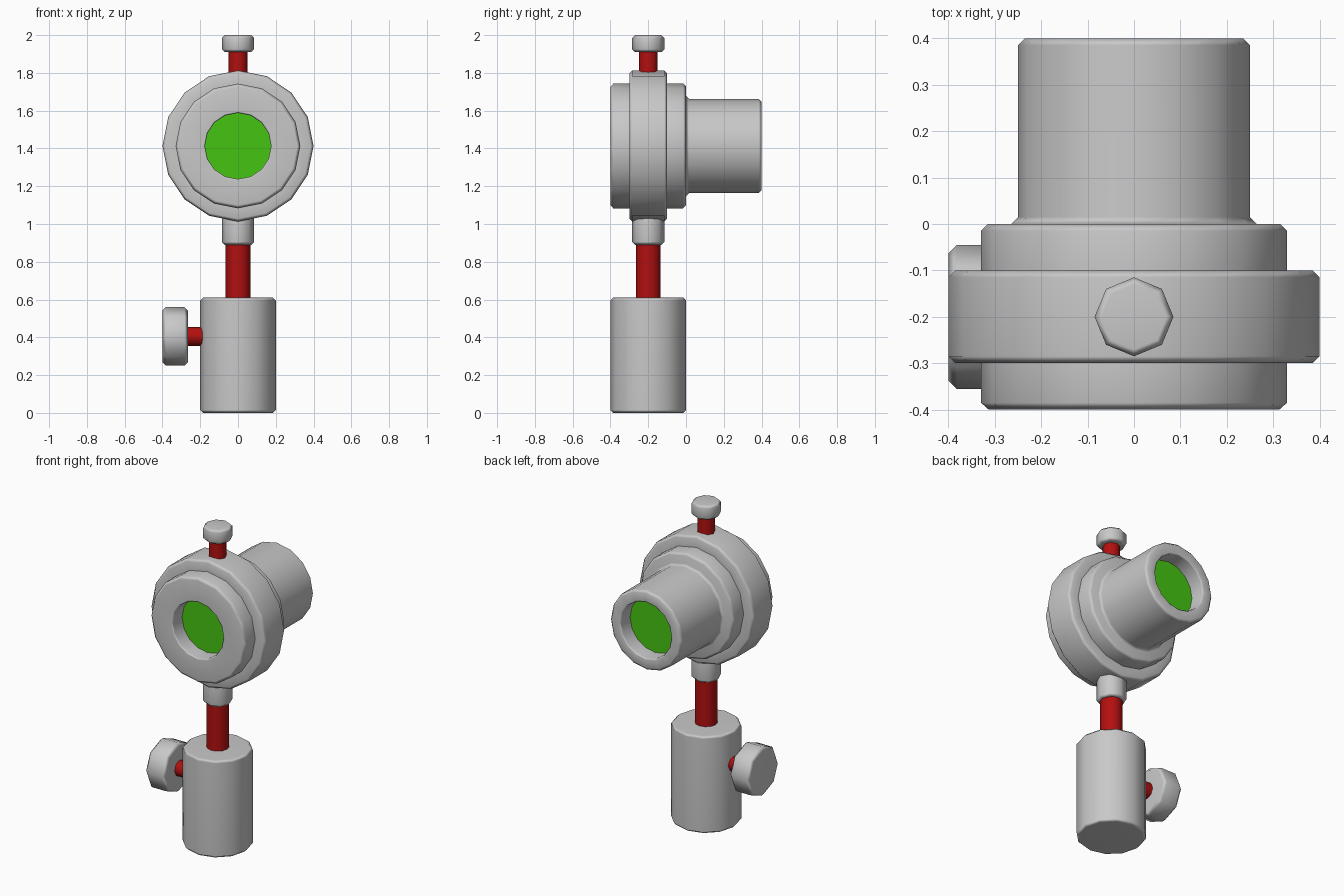
import bpy, bmesh, math
from mathutils import Matrix, Vector

cube = bpy.data.objects.get("Cube")
if cube:
    bpy.data.objects.remove(cube, do_unlink=True)


def material(name, rgb):
    m = bpy.data.materials.new(name)
    m.use_nodes = True
    col = (*rgb, 1)
    m.diffuse_color = col
    m.node_tree.nodes["Principled BSDF"].inputs["Base Color"].default_value = col
    return m


GREY = material("grey metal", (0.58, 0.58, 0.58))
RED = material("red rod", (0.45, 0.005, 0.005))
GREEN = material("green lens", (0.06, 0.56, 0.006))


def lathe(name, profile, sides, centre, axis, mat):
    """Revolve (distance along axis, radius) points; radius 0 closes to a point-free cap."""
    bm = bmesh.new()
    rings = []
    for h, r in profile:
        rings.append([bm.verts.new((r * math.cos(a), r * math.sin(a), h))
                      for a in (math.tau * i / sides for i in range(sides))])
    for lo, hi in zip(rings, rings[1:]):
        for i in range(sides):
            j = (i + 1) % sides
            bm.faces.new((lo[i], lo[j], hi[j], hi[i]))
    bm.faces.new(rings[0][::-1])
    bm.faces.new(rings[-1])
    turn = {"X": Matrix.Rotation(math.pi / 2, 4, "Y"),
            "Y": Matrix.Rotation(-math.pi / 2, 4, "X"),
            "Z": Matrix.Identity(4)}[axis]
    bm.transform(Matrix.Translation(Vector(centre)) @ turn)
    bmesh.ops.recalc_face_normals(bm, faces=bm.faces)
    mesh = bpy.data.meshes.new(name)
    bm.to_mesh(mesh)
    bm.free()
    mesh.materials.append(mat)
    ob = bpy.data.objects.new(name, mesh)
    bpy.context.collection.objects.link(ob)
    bpy.ops.object.select_all(action="DESELECT")
    ob.select_set(True)
    bpy.context.view_layer.objects.active = ob
    bpy.ops.object.shade_smooth_by_angle(angle=math.radians(50))
    weighted = ob.modifiers.new("weighted normals", "WEIGHTED_NORMAL")
    weighted.keep_sharp = True
    return ob


def rod(name, start, end, radius, sides, centre, axis, mat, chamfer=0.0):
    c = chamfer
    if c:
        profile = [(start, radius - c), (start + c, radius),
                   (end - c, radius), (end, radius - c)]
    else:
        profile = [(start, radius), (end, radius)]
    return lathe(name, profile, sides, centre, axis, mat)


STAND_Y = -0.2
LENS_Z = 1.413
stand = (0, STAND_Y, 0)
knob = (0, STAND_Y, 0.405)

# Stand: base holder, post and collar
rod("base_holder", 0, 0.61, 0.2, 12, stand, "Z", GREY, 0.015)
rod("support_post", 0.58, 0.92, 0.065, 12, stand, "Z", RED)
rod("post_collar", 0.89, 1.05, 0.085, 8, stand, "Z", GREY, 0.015)

# Clamp screw on the side of the base
rod("clamp_screw", -0.28, -0.17, 0.05, 8, knob, "X", RED)
rod("clamp_knob", -0.4, -0.265, 0.155, 8, knob, "X", GREY, 0.018)

# Locking screw on top of the ring
rod("top_screw", 1.78, 1.93, 0.05, 8, stand, "Z", RED)
rod("top_knob", 1.91, 2.0, 0.085, 8, stand, "Z", GREY, 0.015)

# Lens barrel: recessed front, stepped mounting ring, rear tube, recessed back
barrel = [(-0.3, 0.175), (-0.392, 0.175), (-0.4, 0.183),
          (-0.4, 0.313), (-0.385, 0.33), (-0.3, 0.33),
          (-0.3, 0.385), (-0.285, 0.4), (-0.115, 0.4), (-0.1, 0.385),
          (-0.1, 0.33), (-0.015, 0.33), (0, 0.315),
          (0, 0.265), (0.015, 0.25), (0.385, 0.25), (0.4, 0.235),
          (0.4, 0.183), (0.392, 0.175), (0.3, 0.175)]
lathe("lens_barrel", barrel, 16, (0, 0, LENS_Z), "Y", GREY)

# Glass at both ends of the barrel
for name, y in (("front_lens", -0.3), ("rear_lens", 0.3)):
    rod(name, y - 0.004, y + 0.004, 0.175, 16, (0, 0, LENS_Z), "Y", GREEN)
